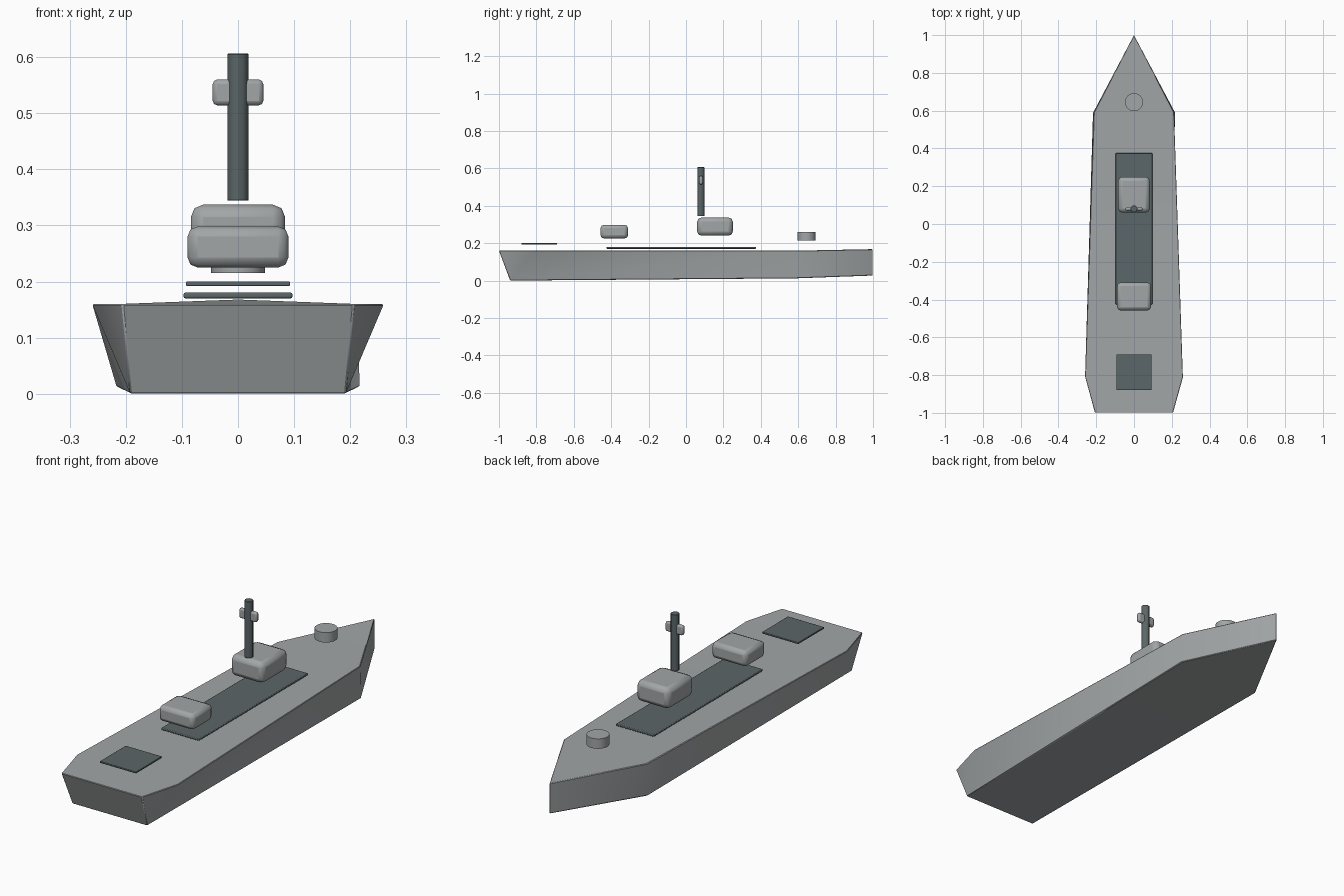
import bpy, bmesh, math

if "Cube" in bpy.data.objects:
    bpy.data.objects.remove(bpy.data.objects["Cube"])


def material(name, rgb):
    m = bpy.data.materials.new(name)
    m.diffuse_color = (*rgb, 1)
    m.use_nodes = True
    m.node_tree.nodes["Principled BSDF"].inputs["Base Color"].default_value = m.diffuse_color
    return m


GREY = material("naval grey", (0.36, 0.38, 0.385))
DARK = material("dark slate", (0.105, 0.133, 0.138))


def finish(ob, name, mat, bevel=0, segments=2):
    ob.name = name
    ob.data.materials.append(mat)
    if bevel:
        b = ob.modifiers.new("bevel", 'BEVEL')
        b.width, b.segments = bevel, segments
    bpy.context.view_layer.objects.active = ob
    bpy.ops.object.select_all(action='DESELECT')
    ob.select_set(True)
    bpy.ops.object.shade_smooth_by_angle(angle=math.radians(30))
    return ob


def box(name, mat, x, y, z, bevel, segments=2):
    bpy.ops.mesh.primitive_cube_add(
        size=1, location=[(a + b) / 2 for a, b in (x, y, z)])
    ob = bpy.context.object
    ob.scale = [b - a for a, b in (x, y, z)]
    bpy.ops.object.transform_apply(location=False, rotation=False, scale=True)
    return finish(ob, name, mat, bevel, segments)


def cylinder(name, mat, x, y, z0, z1, r, sides, bevel):
    bpy.ops.mesh.primitive_cylinder_add(
        vertices=sides, radius=r, depth=z1 - z0, location=(x, y, (z0 + z1) / 2))
    return finish(bpy.context.object, name, mat, bevel, 1)


# hull: seven-sided deck narrowing to a five-sided bottom
deck = [(0, 1, 0.168), (0.213, 0.59, 0.16), (0.26, -0.81, 0.16), (0.207, -1, 0.16),
        (-0.207, -1, 0.16), (-0.26, -0.81, 0.16), (-0.213, 0.59, 0.16)]
keel = [(0, 1, 0.027), (0.217, 0.59, 0.012), (0.192, -0.94, 0),
        (-0.192, -0.94, 0), (-0.217, 0.59, 0.012)]
bm = bmesh.new()
d = [bm.verts.new(p) for p in deck]
k = [bm.verts.new(p) for p in keel]
for f in ((d[0], d[6], d[1]), (d[1], d[6], d[5], d[4], d[3], d[2]),   # deck
          (k[0], k[1], k[4]), (k[1], k[2], k[3], k[4]),               # bottom
          (d[0], d[1], k[1], k[0]), (d[0], k[0], k[4], d[6]),         # bow
          (d[1], d[2], k[2]), (d[1], k[2], k[1]), (d[2], d[3], k[2]),  # right side
          (d[6], k[4], d[5]), (d[5], k[4], k[3]), (d[5], k[3], d[4]),  # left side
          (d[3], d[4], k[3], k[2])):                                  # stern
    bm.faces.new(f)
bmesh.ops.recalc_face_normals(bm, faces=bm.faces)
mesh = bpy.data.meshes.new("hull")
bm.to_mesh(mesh)
bm.free()
hull = bpy.data.objects.new("hull", mesh)
bpy.context.collection.objects.link(hull)
finish(hull, "hull", GREY, 0.003, 1)

# dark deck plates
box("centre_deck_plate", DARK, (-0.097, 0.097), (-0.425, 0.375), (0.17, 0.18), 0.003)
box("stern_deck_plate", DARK, (-0.093, 0.093), (-0.88, -0.69), (0.192, 0.2), 0.002)

# deck houses
box("stern_cabin", GREY, (-0.09, 0.09), (-0.457, -0.31), (0.225, 0.298), 0.018)
box("bridge_house", GREY, (-0.084, 0.084), (0.06, 0.25), (0.24, 0.337), 0.022)

# foredeck drum
cylinder("foredeck_drum", GREY, 0, 0.645, 0.215, 0.261, 0.048, 24, 0)

# mast with crossbar
cylinder("mast", DARK, 0, 0.08, 0.344, 0.606, 0.0185, 12, 0.001)
box("mast_crossbar", GREY, (-0.045, 0.045), (0.07, 0.09), (0.514, 0.56), 0.008)
